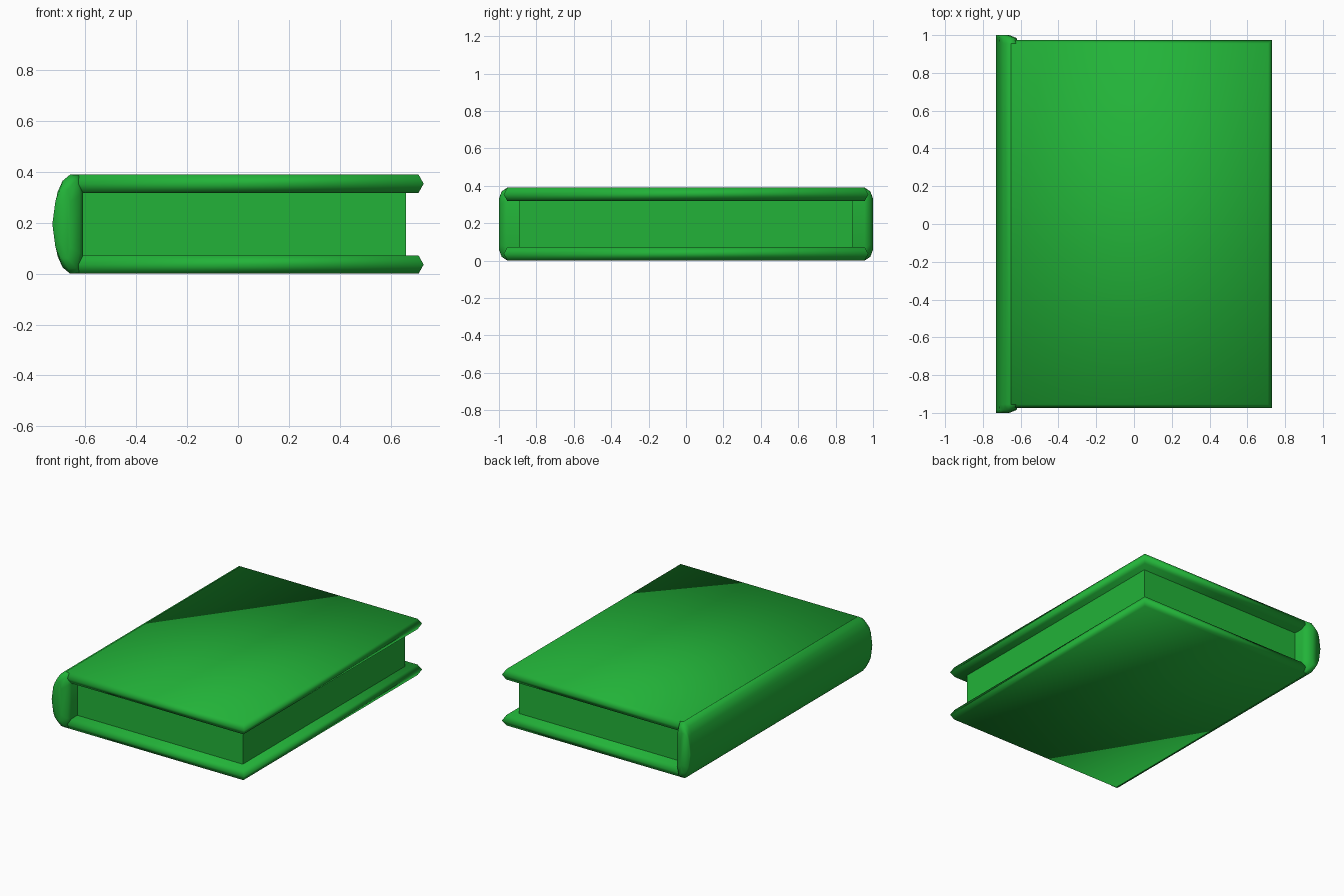
import bpy, bmesh

if "Cube" in bpy.data.objects:
    bpy.data.objects.remove(bpy.data.objects["Cube"])

H = 0.39      # closed book height
T = 0.072     # cover thickness

green = bpy.data.materials.new("green")
green.diffuse_color = (0.016, 0.45, 0.04, 1)
green.use_nodes = True
green.node_tree.nodes["Principled BSDF"].inputs["Base Color"].default_value = green.diffuse_color


def loft(name, rings, smooth=True):
    """Skin a stack of equal-length vertex loops and cap both ends."""
    bm = bmesh.new()
    loops = [[bm.verts.new(p) for p in ring] for ring in rings]
    n = len(loops[0])
    for a, b in zip(loops, loops[1:]):
        for i in range(n):
            j = (i + 1) % n
            bm.faces.new((a[i], a[j], b[j], b[i]))
    bm.faces.new(loops[0])
    bm.faces.new(loops[-1])
    bmesh.ops.recalc_face_normals(bm, faces=bm.faces)
    for f in bm.faces:
        f.smooth = smooth
    me = bpy.data.meshes.new(name)
    bm.to_mesh(me)
    bm.free()
    me.materials.append(green)
    ob = bpy.data.objects.new(name, me)
    bpy.context.collection.objects.link(ob)
    return ob


def rect(x0, x1, y, z):
    return [(x0, -y, z), (x1, -y, z), (x1, y, z), (x0, y, z)]


# Covers: boards with a pointed, softly shaded rim
for name, z in (("back_cover", 0.0), ("front_cover", H - T)):
    loft(name, [rect(-0.65, 0.71, 0.955, z),
                rect(-0.65, 0.73, 0.975, z + T / 2),
                rect(-0.65, 0.71, 0.955, z + T)])

# Page block
loft("pages", [rect(-0.62, 0.66, 0.89, T - 0.01),
               rect(-0.62, 0.66, 0.89, H - T + 0.01)], smooth=False)

# Spine: rounded half profile mirrored in height, tapered at both ends
half = [(-0.61, 0.32), (-0.625, 0.388), (-0.66, 0.39), (-0.69, 0.365),
        (-0.71, 0.32), (-0.73, H / 2)]
profile = half + [(x, H - z) for x, z in reversed(half[:-1])]


def spine_ring(y, x_scale, z_scale):
    return [(-0.73 + (x + 0.73) * x_scale, y, H / 2 + (z - H / 2) * z_scale)
            for x, z in profile]


ends = [(1.0, 0.58, 0.70), (0.985, 0.9, 0.90), (0.955, 1.0, 1.0)]
rings = [spine_ring(-y, a, b) for y, a, b in ends]
rings += [spine_ring(y, a, b) for y, a, b in reversed(ends)]
loft("spine", rings)
